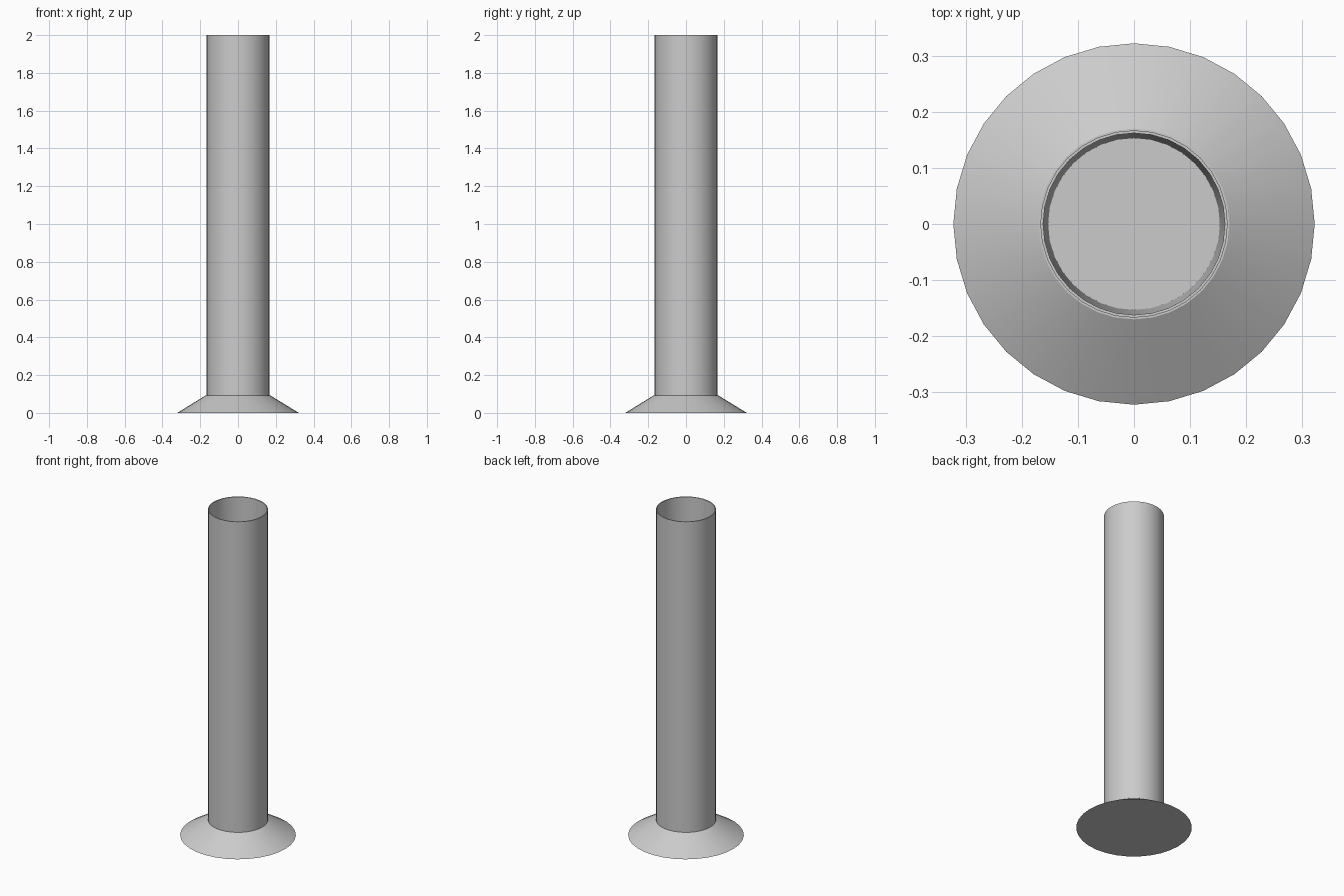
import bpy, bmesh
from math import cos, sin, pi, radians

if "Cube" in bpy.data.objects:
    bpy.data.objects.remove(bpy.data.objects["Cube"])

SIDES = 32


def lathe(name, profile, cap_ends=False, closed=False):
    """Revolve an (r, z) profile around z."""
    bm = bmesh.new()
    rings = [[bm.verts.new((r * cos(2 * pi * i / SIDES), r * sin(2 * pi * i / SIDES), z))
              for i in range(SIDES)] for r, z in profile]
    pairs = list(zip(rings, rings[1:]))
    if closed:
        pairs.append((rings[-1], rings[0]))
    for a, b in pairs:
        for i in range(SIDES):
            j = (i + 1) % SIDES
            bm.faces.new((a[i], a[j], b[j], b[i]))
    if cap_ends:
        bm.faces.new(rings[0][::-1])
        bm.faces.new(rings[-1])
    bmesh.ops.recalc_face_normals(bm, faces=bm.faces[:])
    mesh = bpy.data.meshes.new(name)
    bm.to_mesh(mesh)
    bm.free()
    ob = bpy.data.objects.new(name, mesh)
    bpy.context.collection.objects.link(ob)
    bpy.ops.object.select_all(action='DESELECT')
    ob.select_set(True)
    bpy.context.view_layer.objects.active = ob
    bpy.ops.object.shade_smooth_by_angle(angle=radians(30))
    return ob


# Flared foot, closed top and bottom; its top is the floor of the tube
lathe("flared_base", [(0.322, 0.0), (0.17, 0.093)], cap_ends=True)

# Thin-walled open tube, bore narrowing slightly downwards
lathe("tube", [(0.167, 0.085), (0.167, 2.0), (0.162, 2.0), (0.153, 0.085)], closed=True)
